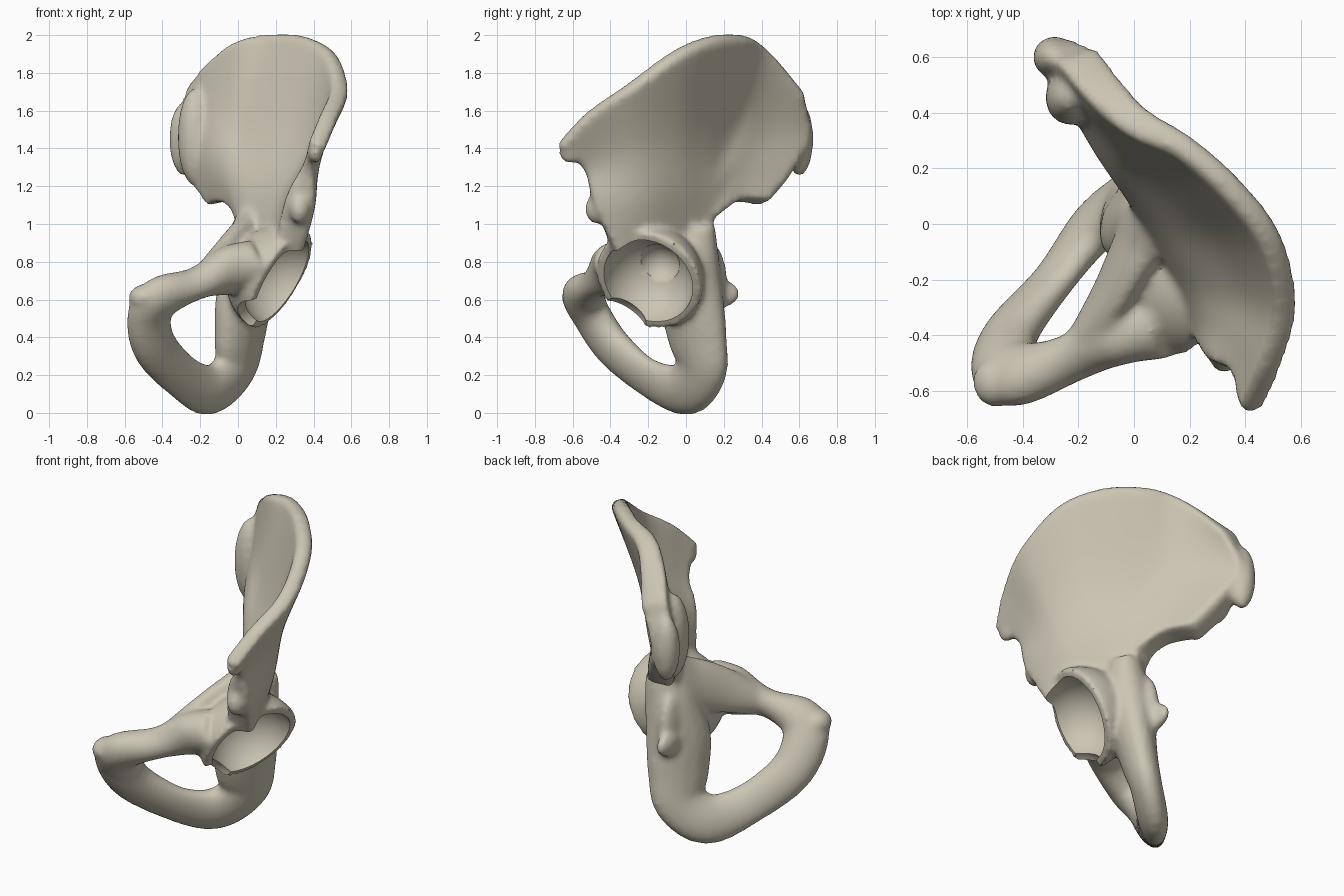
import bpy, bmesh, math
from mathutils import Vector, Matrix

cube = bpy.data.objects.get("Cube")
if cube:
    bpy.data.objects.remove(cube, do_unlink=True)

bone = bmesh.new()
HOLE = Vector((-.2, -.25, .45))          # middle of the opening in the lower ring
RIM = Vector((.23, -.2, .7))             # middle of the socket rim
FACING = Vector((.81, -.32, -.49)).normalized()


def curve_through(points, steps):
    """Smooth resampling of a row of points of any dimension."""
    points = [Vector(p) for p in points]
    padded = [2 * points[0] - points[1], *points, 2 * points[-1] - points[-2]]
    result = []
    for a, b, c, d in zip(padded, padded[1:], padded[2:], padded[3:]):
        for k in range(steps):
            s = k / steps
            result.append(b + (c - a) * (s / 2)
                          + (2 * a - 5 * b + 4 * c - d) * (s * s / 2)
                          + (3 * b - a - 3 * c + d) * (s ** 3 / 2))
    return result + [points[-1]]


def taper(line):
    """Round off the end of a line whose fourth value is thickness."""
    tip = line[-1].copy()
    tip[3] *= .55
    return line[:-1] + [line[-1] * .6 + line[-2] * .4, tip]


def skin(rings):
    """Closed tube through vertex rings of one even length, with quad caps."""
    rings = [[bone.verts.new(p) for p in ring] for ring in rings]
    count = len(rings[0])
    for low, high in zip(rings, rings[1:]):
        for i in range(count):
            j = (i + 1) % count
            bone.faces.new((low[i], low[j], high[j], high[i]))
    for k in range(count // 2 - 1):
        corners = (k, k + 1, count - 2 - k, count - 1 - k)
        bone.faces.new([rings[0][c] for c in reversed(corners)])
        bone.faces.new([rings[-1][c] for c in corners])


def strut(stations, sides=16):
    """Oval sweep; every station is x, y, z, width towards the opening, thickness."""
    path = curve_through(stations, 5)
    spots = [Vector(p[:3]) for p in path]
    rings = []
    for i, spot in enumerate(spots):
        along = (spots[min(i + 1, len(spots) - 1)] - spots[max(i - 1, 0)]).normalized()
        out = spot - HOLE
        out = (out - along * out.dot(along)).normalized()
        across = along.cross(out)
        rings.append([spot + out * path[i][3] * math.cos(a) + across * path[i][4] * math.sin(a)
                      for a in (math.tau * k / sides for k in range(sides))])
    skin(rings)


def knob(centre, size):
    """Ellipsoid bump."""
    bmesh.ops.create_icosphere(bone, subdivisions=3, radius=1,
                               matrix=Matrix.Translation(centre) @ Matrix.Diagonal((*size, 1)))


# Socket wall: half a ball closed across the rim plane
bmesh.ops.create_icosphere(bone, subdivisions=4, radius=.295, matrix=Matrix.Translation(RIM))
bmesh.ops.bisect_plane(bone, geom=bone.verts[:] + bone.edges[:] + bone.faces[:],
                       plane_co=RIM, plane_no=FACING, clear_outer=True)
bmesh.ops.holes_fill(bone, edges=bone.edges[:])

# Wing: columns from front to back, each running from the neck up to the crest
wing_columns = [
    [(.27, -.37, .82), (.33, -.49, 1.12), (.37, -.54, 1.29), (.42, -.68, 1.42)],
    [(.25, -.31, .84), (.33, -.36, 1.12), (.40, -.42, 1.35), (.49, -.52, 1.59)],
    [(.20, -.20, .86), (.30, -.22, 1.14), (.42, -.26, 1.42), (.55, -.30, 1.74)],
    [(.14, -.10, .86), (.22, -.08, 1.16), (.34, -.07, 1.48), (.50, -.06, 1.91)],
    [(.08, .00, .86), (.13, .03, 1.16), (.20, .08, 1.5), (.36, .13, 1.99)],
    [(.07, .06, .92), (.06, .12, 1.22), (.06, .20, 1.5), (.19, .28, 2)],
    [(.05, .14, 1.03), (-.02, .22, 1.3), (-.04, .32, 1.6), (.03, .36, 1.97)],
    [(-.03, .26, 1.12), (-.10, .34, 1.32), (-.15, .44, 1.56), (-.09, .47, 1.87)],
    [(-.11, .42, 1.11), (-.2, .53, 1.25), (-.29, .64, 1.47), (-.2, .61, 1.71)],
]
wall = [.075, .08, .035, .05]
thick_columns = [[(*p, t + (.035 * max(0, i - 5) / 3 if t < .07 else 0))
                  for p, t in zip(column, wall)] for i, column in enumerate(wing_columns)]
rows = [taper(taper(curve_through(row, 5))[::-1])[::-1] for row in zip(*thick_columns)]
grid = [taper(curve_through(column, 7)) for column in zip(*rows)]
sections = []
for i, column in enumerate(grid):
    before, after = grid[max(i - 1, 0)], grid[min(i + 1, len(grid) - 1)]
    outer, inner = [], []
    for j, p in enumerate(column):
        u = Vector(after[j][:3]) - Vector(before[j][:3])
        v = Vector(column[min(j + 1, len(column) - 1)][:3]) - Vector(column[max(j - 1, 0)][:3])
        offset = u.cross(v).normalized() * p[3]
        outer.append(Vector(p[:3]) + offset)
        inner.append(Vector(p[:3]) - offset)
    sections.append(outer + inner[::-1])
skin(sections)

# Lower ring: front arm, midline plate, lower arm, seat and back column
strut([
    (.10, -.36, .80, .12, .13), (-.06, -.39, .75, .14, .11), (-.22, -.48, .685, .08, .095),
    (-.41, -.54, .61, .13, .10), (-.47, -.49, .50, .13, .09), (-.435, -.38, .34, .125, .085),
    (-.28, -.19, .18, .12, .065), (-.14, -.01, .125, .145, .085), (-.015, .085, .24, .15, .09),
    (.01, .06, .40, .18, .105), (.03, .03, .60, .19, .125), (.07, .03, .80, .16, .13),
    (.09, .03, 1, .14, .10),
])

# Ridge along the inner side, from the front arm up to the neck
strut([(-.19, -.45, .70, .08, .07), (-.08, -.26, .81, .13, .07),
       (.01, -.08, .91, .14, .08), (.08, .06, 1.05, .08, .08)])

# Spine on the back column: a low ridge with a blunt point
knob((.02, .12, .69), (.06, .1, .22))
knob((-.01, .16, .63), (.045, .13, .08))

# Blunt corners: front edge, midline, and the thick rear joint surface
knob((.325, -.48, 1.08), (.055, .055, .08))
knob((.41, -.61, 1.38), (.04, .065, .06))
knob((-.5, -.57, .61), (.08, .09, .07))
knob((-.23, .455, 1.46), (.09, .1, .26))
knob((-.285, .6, 1.45), (.08, .075, .2))

# Fuse the parts into one smooth body
bmesh.ops.recalc_face_normals(bone, faces=bone.faces[:])
mesh = bpy.data.meshes.new("hip_bone")
bone.to_mesh(mesh)
bone.free()
body = bpy.data.objects.new("hip_bone", mesh)
bpy.context.collection.objects.link(body)
fuse = body.modifiers.new("fuse", "REMESH")
fuse.mode, fuse.voxel_size = "VOXEL", .016
soften = body.modifiers.new("soften", "SMOOTH")
soften.factor, soften.iterations = .5, 12

# Hollow the socket, its deeper floor and the gap in its rim
cutters = []
for name, centre, radius in (("socket", RIM + FACING * .025, .25),
                             ("socket_floor", RIM - FACING * .15, .12),
                             ("rim_gap", Vector((.1, -.36, .46)), .15)):
    bpy.ops.mesh.primitive_uv_sphere_add(segments=40, ring_count=24, radius=radius, location=centre)
    cutter = bpy.context.object
    cutter.name, cutter.hide_render = name + "_cutter", True
    cutters.append(cutter)
    cut = body.modifiers.new(name, "BOOLEAN")
    cut.operation, cut.solver, cut.object = "DIFFERENCE", "EXACT", cutter

# Keep the finished surface and drop the helpers
bpy.context.view_layer.update()
finished = bpy.data.meshes.new_from_object(body.evaluated_get(bpy.context.evaluated_depsgraph_get()))
body.modifiers.clear()
body.data = finished
for cutter in cutters:
    bpy.data.objects.remove(cutter, do_unlink=True)

# Colour and shading
ivory = bpy.data.materials.new("bone_ivory")
ivory.use_nodes = True
colour = (.60, .56, .45, 1)
ivory.diffuse_color = colour
ivory.node_tree.nodes["Principled BSDF"].inputs["Base Color"].default_value = colour
finished.materials.clear()
finished.materials.append(ivory)
bpy.ops.object.select_all(action="DESELECT")
body.select_set(True)
bpy.context.view_layer.objects.active = body
bpy.ops.object.shade_smooth_by_angle(angle=math.radians(40))
